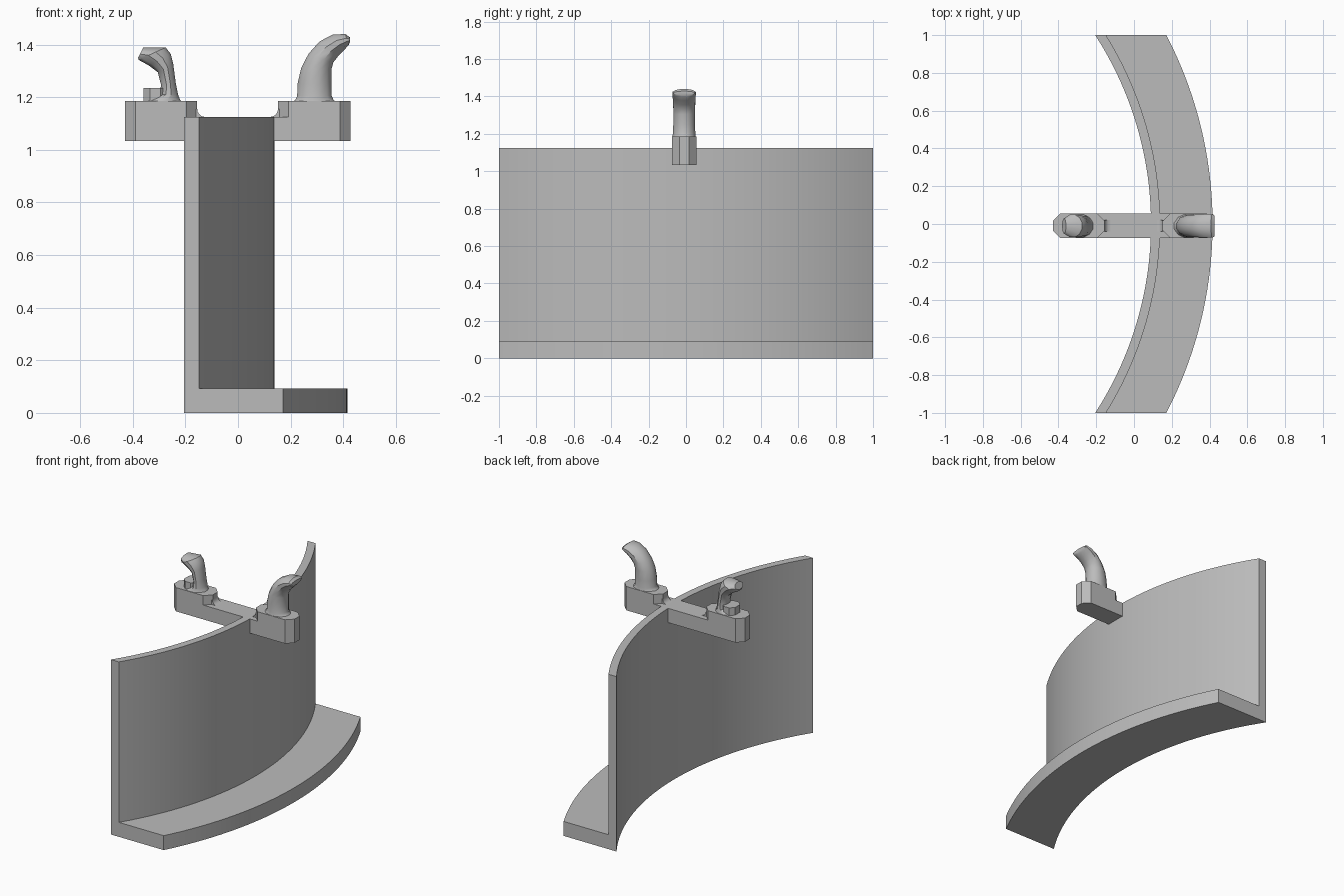
import bpy, bmesh, math

if "Cube" in bpy.data.objects:
    bpy.data.objects.remove(bpy.data.objects["Cube"])

grey = bpy.data.materials.new("plain grey")
grey.diffuse_color = (0.50, 0.50, 0.50, 1)
grey.use_nodes = True
grey.node_tree.nodes["Principled BSDF"].inputs["Base Color"].default_value = grey.diffuse_color
MID_Y, HALF = -0.01, 0.065      # centre line and half width of the cross bar


def finish(name, bm, angle=30):
    bmesh.ops.recalc_face_normals(bm, faces=bm.faces)
    me = bpy.data.meshes.new(name)
    bm.to_mesh(me)
    bm.free()
    me.materials.append(grey)
    ob = bpy.data.objects.new(name, me)
    bpy.context.collection.objects.link(ob)
    bpy.context.view_layer.objects.active = ob
    ob.select_set(True)
    bpy.ops.object.shade_smooth_by_angle(angle=math.radians(angle))
    ob.select_set(False)


def loft(name, rings, angle=30):
    """Skin closed rings of equal length and cap both ends."""
    bm = bmesh.new()
    rows = [[bm.verts.new(p) for p in r] for r in rings]
    n = len(rows[0])
    for a, b in zip(rows, rows[1:]):
        for i in range(n):
            j = (i + 1) % n
            bm.faces.new((a[i], a[j], b[j], b[i]))
    bm.faces.new(rows[0])
    bm.faces.new(rows[-1])
    finish(name, bm, angle)


# Curved wall with its foot: an L section swept on concentric arcs, ends cut flat
ARC_X, STEPS = -1.75, 48
section = [(1.84, 0), (2.166, 0), (2.166, 0.093),
           (1.888, 0.093), (1.888, 1.125), (1.84, 1.125)]
rings = []
for k in range(STEPS + 1):
    t = 2 * k / STEPS - 1
    ring = []
    for r, z in section:
        a = t * math.asin(1 / r)
        ring.append((ARC_X + r * math.cos(a), r * math.sin(a), z))
    rings.append(ring)
loft("curved_wall", rings)


def plan(x0, x1, z, c=0.04, half=HALF):
    """Rectangle in plan with chamfered corners."""
    return [(x, MID_Y + y, z) for x, y in (
        (x0, -half + c), (x0 + c, -half), (x1 - c, -half), (x1, -half + c),
        (x1, half - c), (x1 - c, half), (x0 + c, half), (x0, half - c))]


# Cross bar and the two raised end blocks
loft("cross_bar", [plan(-0.43, 0.427, z) for z in (1.033, 1.125)])
loft("left_block", [plan(-0.43, -0.155, z) for z in (1.08, 1.186)])
loft("right_block", [plan(0.152, 0.427, z) for z in (1.08, 1.186)])


# Concave fillets where the blocks meet the bar
def fillet(name, x, s, r=0.03):
    prof = [(x - s * 0.02, 1.115), (x - s * 0.02, 1.125 + r)]
    for k in range(6):
        a = math.pi / 2 * k / 5
        prof.append((x + s * r * (1 - math.cos(a)), 1.125 + r * (1 - math.sin(a))))
    prof.append((x + s * r, 1.115))
    loft(name, [[(px, MID_Y + y, z) for px, z in prof] for y in (-0.03, 0.03)])


fillet("left_fillet", -0.155, 1)
fillet("right_fillet", 0.152, -1)


# Horns: each station is (left x, left z, right x, right z, half width)
def horn(name, stations, sides=12):
    rings = []
    for ax, az, bx, bz, w in stations:
        ring = []
        for k in range(sides):
            a = 2 * math.pi * (k + 0.5) / sides
            u = 0.5 + 0.5 * math.cos(a) / math.cos(math.pi / sides)
            ring.append((ax + (bx - ax) * u,
                         MID_Y + w * math.sin(a) / math.cos(math.pi / sides) * 0.966, 
                         az + (bz - az) * u))
        rings.append(ring)
    loft(name, rings, 35)


horn("right_horn", [
    (0.205, 1.180, 0.375, 1.180, 0.065), (0.218, 1.190, 0.363, 1.190, 0.064),
    (0.225, 1.205, 0.356, 1.205, 0.062), (0.226, 1.250, 0.356, 1.250, 0.060),
    (0.240, 1.310, 0.355, 1.305, 0.060), (0.268, 1.365, 0.362, 1.332, 0.060),
    (0.310, 1.412, 0.380, 1.355, 0.062), (0.360, 1.438, 0.402, 1.378, 0.064),
    (0.408, 1.440, 0.420, 1.397, 0.065), (0.425, 1.428, 0.425, 1.408, 0.058)])

horn("left_horn", [
    (-0.370, 1.180, -0.212, 1.180, 0.065), (-0.350, 1.190, -0.220, 1.190, 0.062),
    (-0.300, 1.210, -0.228, 1.210, 0.055), (-0.292, 1.245, -0.236, 1.250, 0.052),
    (-0.305, 1.295, -0.246, 1.325, 0.054), (-0.338, 1.320, -0.256, 1.365, 0.060),
    (-0.378, 1.342, -0.275, 1.389, 0.062), (-0.380, 1.350, -0.360, 1.389, 0.040)])

# Low stub beside the left horn
loft("left_stub", [plan(-0.36, -0.27, z, 0.025, 0.05) for z in (1.17, 1.235)])
